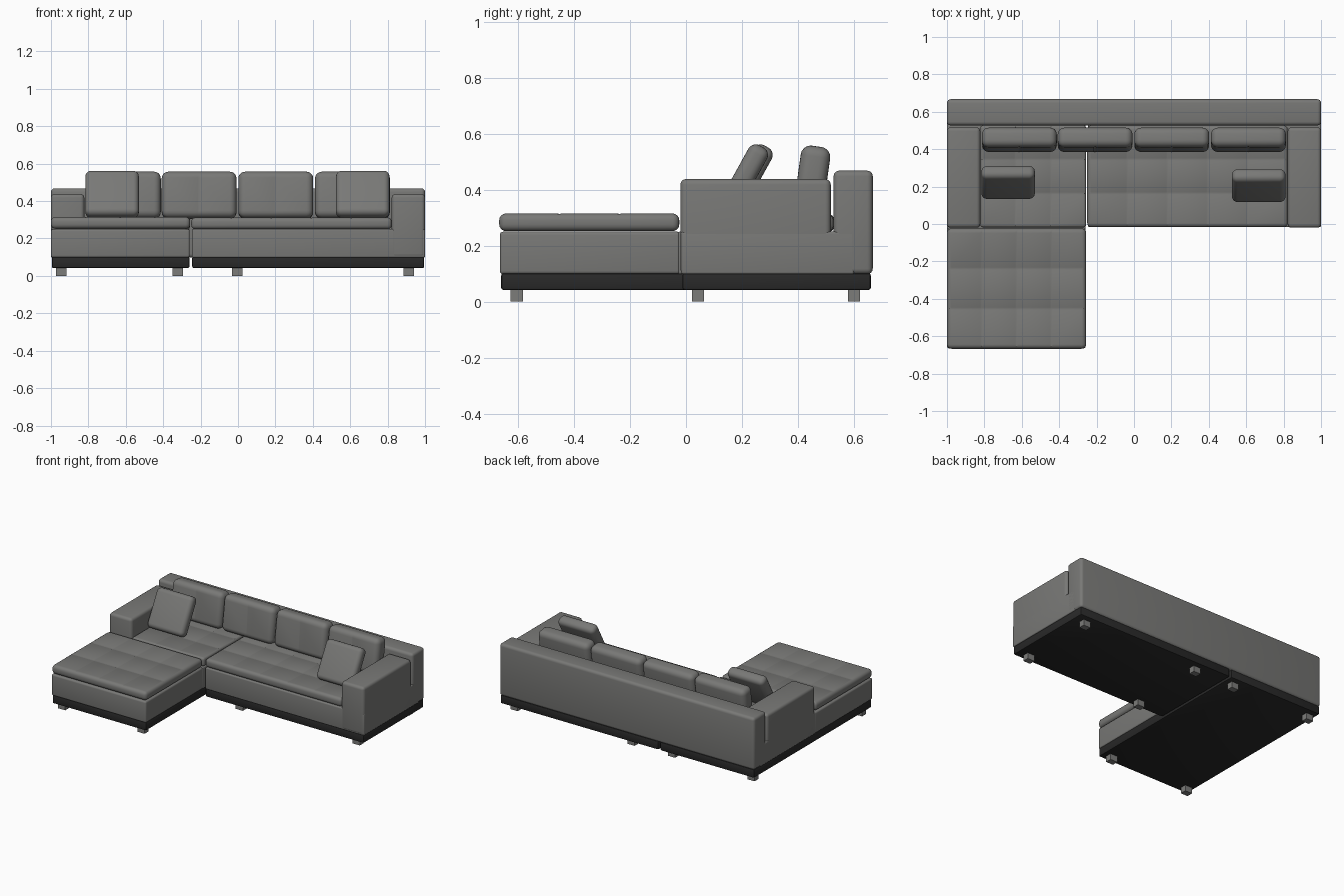
import bpy, bmesh, math
from mathutils import Vector, Matrix

if "Cube" in bpy.data.objects:
    bpy.data.objects.remove(bpy.data.objects["Cube"])


def material(name, c):
    m = bpy.data.materials.new(name)
    m.diffuse_color = (c[0], c[1], c[2], 1)
    m.use_nodes = True
    m.node_tree.nodes["Principled BSDF"].inputs["Base Color"].default_value = m.diffuse_color
    return m


FABRIC = material("grey fabric", (0.19, 0.19, 0.183))
DARK = material("dark plinth", (0.022, 0.022, 0.022))
FOOT = material("grey foot", (0.2, 0.2, 0.195))


def block(name, x, y, z, r, mat=FABRIC, segs=4, seams_x=(), seams_y=(), seam_axis=2):
    """Rounded box between limits, with optional stitched grooves on the top or front."""
    lo, hi = Vector((x[0], y[0], z[0])), Vector((x[1], y[1], z[1]))
    size, centre = hi - lo, (hi + lo) / 2
    bm = bmesh.new()
    bmesh.ops.create_cube(bm, size=1)
    for v in bm.verts:
        v.co = Vector([v.co[i] * size[i] for i in range(3)])
    if r:
        bmesh.ops.bevel(bm, geom=bm.edges[:], offset=r, segments=segs, profile=0.5, affect='EDGES')
    # cut three lines for each seam, then sink the middle one
    other = 1 if seam_axis == 2 else 2
    cuts = [(0, s - centre[0]) for s in seams_x] + [(other, s - centre[other]) for s in seams_y]
    for axis, s in cuts:
        n = Vector((0, 0, 0))
        n[axis] = 1
        for d in (-0.007, 0, 0.007):
            bmesh.ops.bisect_plane(bm, geom=bm.verts[:] + bm.edges[:] + bm.faces[:],
                                   plane_co=n * (s + d), plane_no=n)
    side = 1 if seam_axis == 2 else -1
    for v in bm.verts:
        if v.co[seam_axis] * side > size[seam_axis] / 2 - 1e-4:
            if any(abs(v.co[a] - s) < 1e-4 for a, s in cuts):
                v.co[seam_axis] -= side * 0.0035
    me = bpy.data.meshes.new(name)
    bm.to_mesh(me)
    bm.free()
    me.materials.append(mat)
    ob = bpy.data.objects.new(name, me)
    ob.location = centre
    bpy.context.collection.objects.link(ob)
    bpy.ops.object.select_all(action='DESELECT')
    ob.select_set(True)
    bpy.context.view_layer.objects.active = ob
    bpy.ops.object.shade_smooth_by_angle(angle=math.radians(35))
    return ob


def split(a, b, n):
    return [a + (b - a) * i / n for i in range(1, n)]


# dark plinths
block("chaise_plinth", (-0.995, -0.26), (-0.66, 0.66), (0.042, 0.102), 0.008, DARK, 2)
block("sofa_plinth", (-0.245, 0.995), (-0.013, 0.66), (0.042, 0.102), 0.008, DARK, 2)

# lower bodies
block("chaise_body", (-1, -0.258), (-0.665, -0.02), (0.098, 0.25), 0.012)
block("chaise_rear_body", (-1, -0.258), (-0.03, 0.60), (0.098, 0.25), 0.008)
block("sofa_body", (-0.247, 1), (-0.017, 0.60), (0.098, 0.25), 0.008)

# backrest and arms
block("backrest", (-1, 1), (0.527, 0.667), (0.098, 0.468), 0.02)
for side, name in ((-1, "left_arm"), (1, "right_arm")):
    xs = sorted((side * 0.822, side * 1.0))
    block(name, xs, (-0.02, 0.517), (0.098, 0.438), 0.02)

# quilted seat cushions
block("chaise_front_cushion", (-1, -0.256), (-0.667, -0.024), (0.252, 0.315), 0.024,
      seams_x=split(-1, -0.256, 4), seams_y=split(-0.667, -0.024, 3))
block("chaise_rear_cushion", (-0.822, -0.256), (-0.018, 0.527), (0.25, 0.312), 0.015,
      seams_x=split(-0.822, -0.256, 3), seams_y=split(-0.018, 0.527, 3))
block("sofa_cushion", (-0.25, 0.822), (-0.017, 0.527), (0.25, 0.312), 0.022,
      seams_x=split(-0.25, 0.822, 5), seams_y=split(-0.017, 0.527, 3))

# back cushions, leaning slightly, with a centre seam
for i, x in enumerate((-0.613, -0.208, 0.202, 0.612)):
    c = block("back_cushion_%d" % (i + 1), (x - 0.2, x + 0.2), (0.397, 0.503), (0.306, 0.556),
              0.036, segs=5, seams_x=(x,), seam_axis=1)
    c.rotation_euler.x = math.radians(-8)

# throw pillows
for name, x, y in (("left_pillow", -0.673, 0.222), ("right_pillow", 0.667, 0.205)):
    p = block(name, (x - 0.143, x + 0.143), (y - 0.038, y + 0.038), (0.301, 0.571), 0.03, segs=5)
    p.rotation_euler.x = math.radians(-29)

# feet
for n, xs, ys in (("chaise_foot", (-0.945, -0.322), (-0.605, 0.6)),
                  ("sofa_foot", (-0.005, 0.913), (0.043, 0.6))):
    for x in xs:
        for y in ys:
            block(n, (x - 0.028, x + 0.028), (y - 0.022, y + 0.022), (0, 0.05), 0, FOOT)
